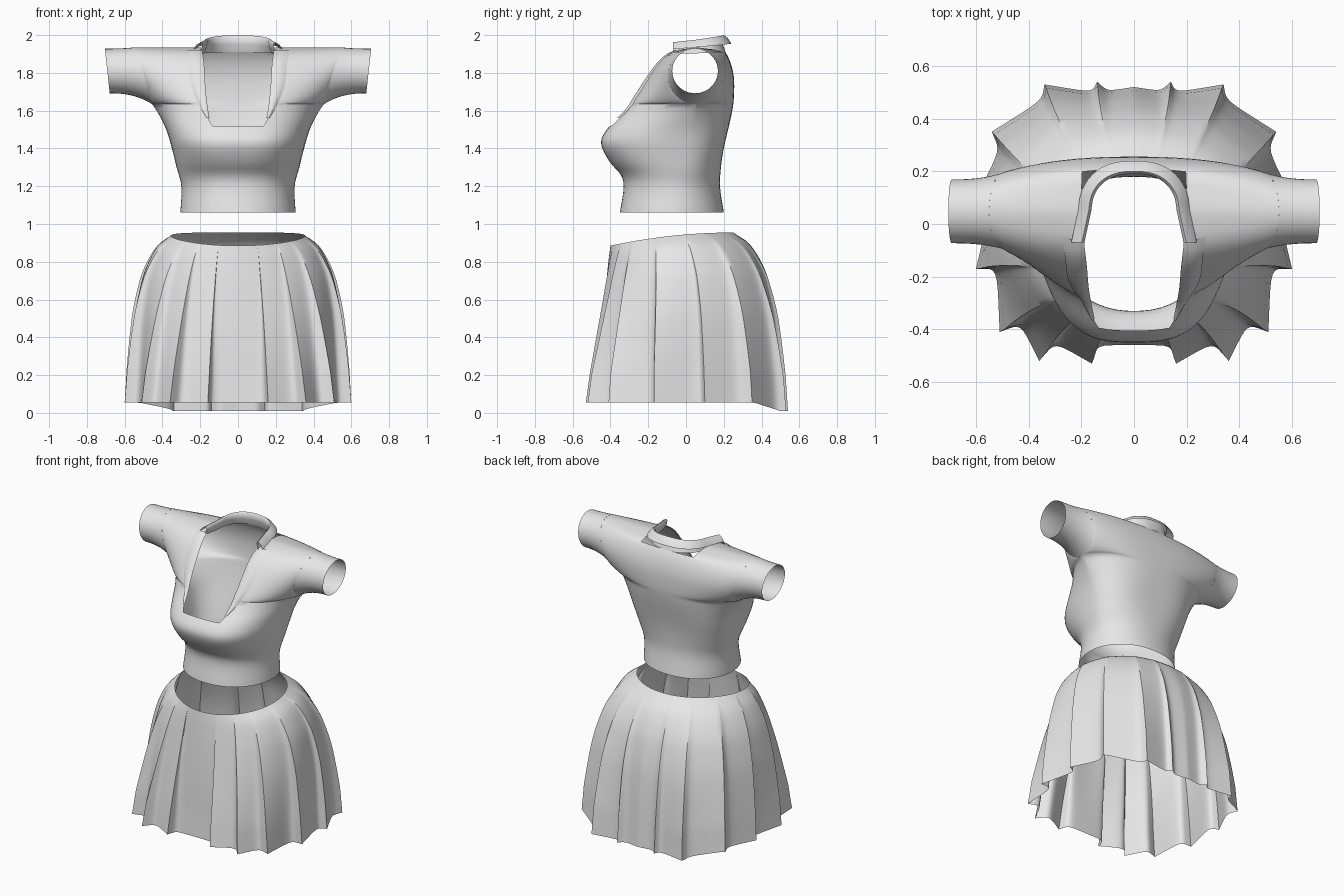
import bpy, bmesh, math
from mathutils import Vector

if "Cube" in bpy.data.objects:
    bpy.data.objects.remove(bpy.data.objects["Cube"], do_unlink=True)

fabric = bpy.data.materials.new("light_grey_fabric")
fabric.use_nodes = True
fabric.diffuse_color = (0.8, 0.8, 0.8, 1)
fabric.node_tree.nodes["Principled BSDF"].inputs["Base Color"].default_value = (0.8, 0.8, 0.8, 1)


def curve(table):
    """Smooth interpolation through (position, value) pairs."""
    def slope(i):
        a, b = table[max(i - 1, 0)], table[min(i + 1, len(table) - 1)]
        return (b[1] - a[1]) / (b[0] - a[0])

    def value(p):
        p = min(max(p, table[0][0]), table[-1][0])
        i = 0
        while i < len(table) - 2 and p > table[i + 1][0]:
            i += 1
        (p0, v0), (p1, v1) = table[i], table[i + 1]
        h = p1 - p0
        t = (p - p0) / h
        ease = t * t * (3 - 2 * t)
        return (v0 + (v1 - v0) * ease + h * slope(i) * t * (1 - t) ** 2
                - h * slope(i + 1) * t * t * (1 - t))
    return value


def add_grids(name, grids, keep=lambda g, r, c: True, mirror=False, angle=40):
    """Make one object from grids of points, welding shared borders."""
    bm = bmesh.new()
    for g, rows in enumerate(grids):
        verts = [[bm.verts.new(p) for p in row] for row in rows]
        for r in range(len(rows) - 1):
            for c in range(len(rows[0]) - 1):
                if keep(g, r, c):
                    bm.faces.new((verts[r][c], verts[r][c + 1],
                                  verts[r + 1][c + 1], verts[r + 1][c]))
    bmesh.ops.remove_doubles(bm, verts=bm.verts, dist=0.0005)
    bmesh.ops.delete(bm, geom=[v for v in bm.verts if not v.link_faces], context='VERTS')
    bmesh.ops.recalc_face_normals(bm, faces=bm.faces)
    mesh = bpy.data.meshes.new(name)
    bm.to_mesh(mesh)
    bm.free()
    mesh.materials.append(fabric)
    obj = bpy.data.objects.new(name, mesh)
    bpy.context.collection.objects.link(obj)
    if mirror:
        obj.modifiers.new("mirror", 'MIRROR')
    bpy.ops.object.select_all(action='DESELECT')
    obj.select_set(True)
    bpy.context.view_layer.objects.active = obj
    bpy.ops.object.shade_smooth_by_angle(angle=math.radians(angle))
    return obj


# Bodice measurements by height
HEM, NECK, PIT, TOP = 1.06, 1.52, 1.635, 1.935
ARM_Y, ARM_Z, ARM_RY, ARM_RZ = 0.05, 1.785, 0.145, 0.15
width = curve([(HEM, .305), (1.2, .3), (1.3, .325), (1.4, .35), (1.5, .38), (1.6, .43),
               (PIT, .455), (1.8, .5), (TOP, .55)])
front = curve([(HEM, -.35), (1.2, -.33), (1.26, -.345), (1.33, -.405), (1.43, -.45), (1.5, -.42),
               (1.6, -.33), (1.7, -.26), (1.8, -.19), (1.88, -.12), (1.92, -.05), (TOP, ARM_Y)])
back = curve([(HEM, .2), (1.2, .18), (1.3, .185), (1.4, .2), (1.6, .245), (1.7, .255),
              (1.8, .25), (1.9, .215), (1.92, .18), (TOP, ARM_Y)])
seam = curve([(HEM, -.06), (1.4, 0), (PIT, ARM_Y)])
neck = curve([(NECK, .135), (1.56, .158), (1.7, .178), (1.85, .188), (TOP, .2)])
power = curve([(HEM, 2.2), (1.25, 2.3), (1.43, 3), (1.6, 2.8), (TOP, 2)])
round_off = curve([(HEM, .5), (1.45, .5), (1.65, .75), (TOP, 1)])


def body_y(x, z, side):
    """Depth of the bodice surface; side is -1 for the front, 1 for the back."""
    edge = seam(z)
    if z > PIT:
        edge = ARM_Y + side * ARM_RY * math.sqrt(max(0, 1 - ((z - ARM_Z) / ARM_RZ) ** 2))
    mid = back(z) if side > 0 else front(z)
    r = min(abs(x) / width(z), 1)
    return edge + (mid - edge) * (1 - r ** power(z)) ** round_off(z)


# Bodice: front and back sheets, with the neck opening left out
LOW, HIGH, MID, FLANK = 25, 16, 8, 14
heights = [HEM + (PIT - HEM) * i / LOW for i in range(LOW)]
heights += [ARM_Z - ARM_RZ * math.cos(math.pi * i / HIGH) for i in range(HIGH + 1)]


def columns(z):
    n, w = neck(z), width(z)
    flank = [n + (w - n) * math.sin(math.pi / 2 * i / FLANK) for i in range(FLANK + 1)]
    middle = [n * (2 * i / MID - 1) for i in range(1, MID)]
    return [-x for x in reversed(flank)] + middle + flank


def keep_bodice(sheet, row, col):
    limit = 1.9 if sheet else NECK - 0.005
    return not (FLANK <= col < FLANK + MID and heights[row] > limit)


sheets = [[[Vector((x, body_y(x, z, side), z)) for x in columns(z)] for z in heights]
          for side in (-1, 1)]
add_grids("bodice", sheets, keep_bodice, angle=60)

# Sleeves: from the armhole out to a narrower cuff
sleeve = []
for i in range(13):
    s = i / 12
    e = 1 - (1 - s) ** 2.4
    ring = []
    for k in range(41):
        a = math.tau * k / 40
        co, si = math.cos(a), math.sin(a)
        hole = Vector((width(ARM_Z + ARM_RZ * si), ARM_Y + ARM_RY * co, ARM_Z + ARM_RZ * si))
        cuff = Vector((.692 + .013 * si, .048 + .121 * co, 1.81 + .118 * si))
        ring.append(Vector((hole.x + (cuff.x - hole.x) * s, hole.y + (cuff.y - hole.y) * e,
                            hole.z + (cuff.z - hole.z) * e)))
    sleeve.append(ring)
add_grids("sleeves", [sleeve], mirror=True, angle=60)

# Lapels: thin bands lying along the neckline
lapel = []
for i in range(21):
    t = i / 20
    z = 1.56 + .36 * t
    spread = .015 + .065 * math.sin(math.pi / 2 * min(1, t * 1.5))
    row = []
    for k in range(7):
        x = neck(z) - .008 + spread * k / 6
        row.append(Vector((x, body_y(x, z, -1) - .016 * math.sin(math.pi * (k + 1) / 8), z)))
    lapel.append(row)
add_grids("lapels", [lapel], mirror=True, angle=60)

# Collar: a stand around the nape folded over to a short flap
# Each layer: outward offset, height at the front, height at the back
layers = [(.02, 1.9, 1.91), (.005, 1.93, 1.95), (0, 1.953, 1.99), (.01, 1.962, 2),
          (.03, 1.95, 1.985), (.05, 1.925, 1.955)]
collar = []
for offset, z_front, z_back in layers:
    row = []
    for k in range(33):
        u = 2 * k / 32 - 1
        a = u * math.pi * .68
        x = (.16 + offset) * math.copysign(abs(math.sin(a)) ** .8, a)
        y = .06 + (.13 + offset) * math.cos(a)
        if abs(a) > math.pi / 2:
            x = math.copysign(.16 + offset + .05 * (abs(a) - math.pi / 2), a)
            y = .06 - .23 * (abs(a) - math.pi / 2)
        row.append(Vector((x, y, z_back + (z_front - z_back) * abs(u) ** 1.5)))
    collar.append(row)
add_grids("collar", [collar], angle=60)

# Skirt hem: zigzag pleat outline of the left half, front to back
pleats = [(0, -.46), (.14, -.46), (.16, -.53), (.3, -.45), (.36, -.52), (.43, -.38), (.51, -.41),
          (.52, -.17), (.6, -.17), (.54, .08), (.6, .1), (.51, .28), (.54, .35), (.35, .47),
          (.34, .53), (.16, .5), (.14, .54), (.1, .505), (0, .52)]
tips = {2, 4, 6, 8, 10, 12, 14, 16}
STEPS = 6
hem, fixed = [], set()
for i in range(len(pleats) - 1):
    if i in tips or i == 0:
        fixed.add(len(hem))
    a, b = Vector(pleats[i]), Vector(pleats[i + 1])
    hem += [a.lerp(b, k / STEPS) for k in range(STEPS)]
fixed.add(len(hem))
hem.append(Vector(pleats[-1]))
for _ in range(4):      # soften the valleys, keep the folds crisp
    hem = [p if i in fixed else (hem[i - 1] + p * 2 + hem[i + 1]) / 4 for i, p in enumerate(hem)]

# Skirt: lofted from a smooth waist to the pleated hem
flare_side = curve([(0, 0), (.06, .32), (.17, .58), (.28, .73), (.5, .88), (1, 1)])
flare_front = curve([(0, 0), (.1, .13), (.35, .4), (.65, .7), (1, 1)])
skirt = []
for i in range(29):
    t = (i / 28) ** 1.4
    row = []
    for p in hem:
        d = p.normalized()
        waist = Vector((.355 * d.x, -.075 + .325 * d.y))
        z_top = .955 - .07 * ((.25 - waist.y) / .65) ** 2
        z_hem = .055 - .045 * min(1, max(0, (p.y - .36) / .14))
        forward = max(0, -d.y) ** 2
        g = flare_side(t) * (1 - forward) + flare_front(t) * forward
        # pleats deepen on the way down from a smooth underlying shape
        smooth = Vector((.575 * d.x, .5 * d.y))
        target = smooth.lerp(p, min(1, .35 + .8 * t))
        q = waist.lerp(target, g)
        row.append(Vector((q.x, q.y, z_top + (z_hem - z_top) * t)))
    skirt.append(row)
other_half = [[Vector((-p.x, p.y, p.z)) for p in row] for row in skirt]
add_grids("pleated_skirt", [skirt, other_half], angle=38)
